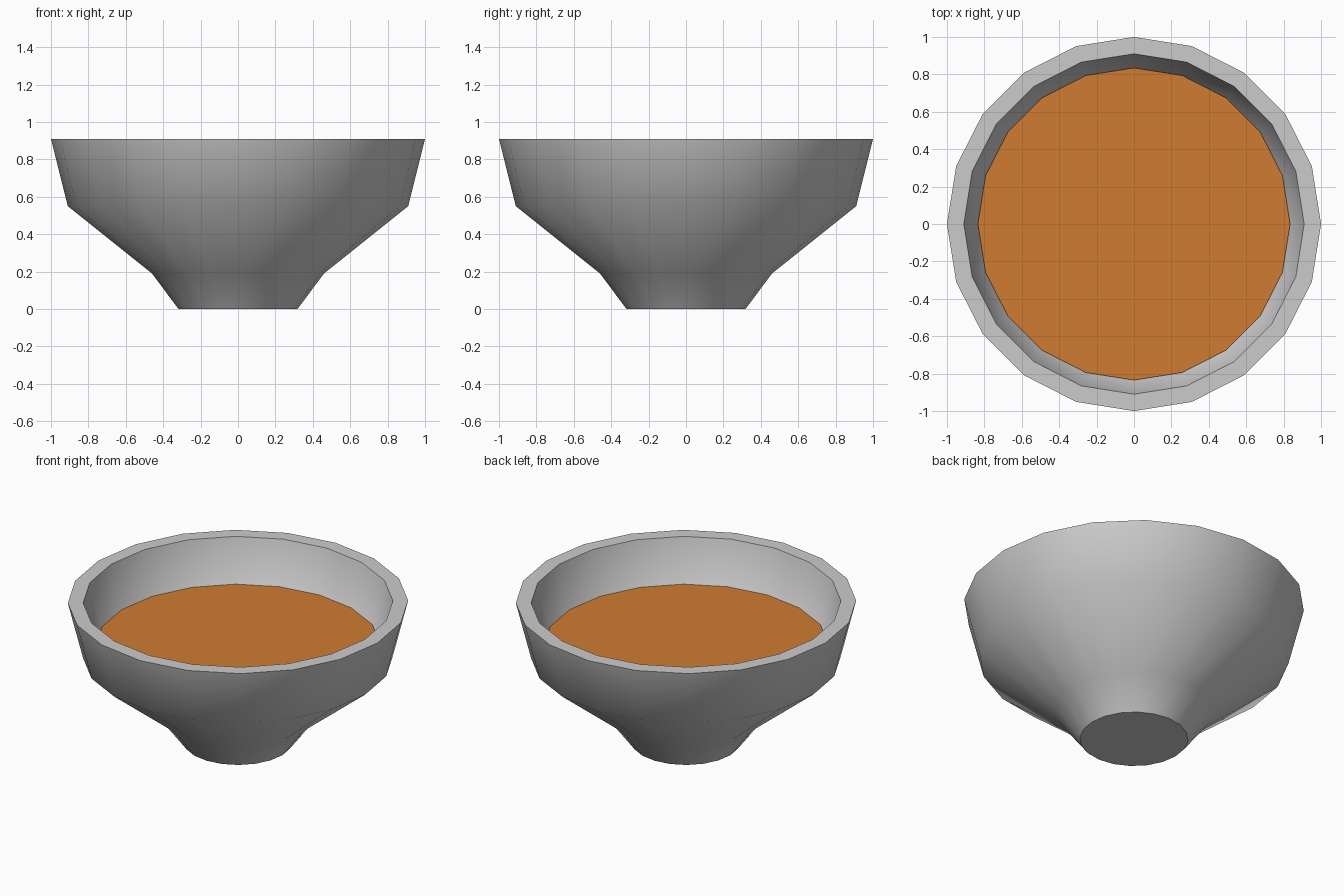
import bpy, bmesh, math

if "Cube" in bpy.data.objects:
    bpy.data.objects.remove(bpy.data.objects["Cube"])

SIDES = 20


def lathe(name, profile):
    """Revolve (radius, z) points; both ends are closed with a flat cap."""
    bm = bmesh.new()
    rings = []
    for r, z in profile:
        rings.append([bm.verts.new((r * math.cos(2 * math.pi * i / SIDES),
                                    r * math.sin(2 * math.pi * i / SIDES), z))
                      for i in range(SIDES)])
    for a, b in zip(rings, rings[1:]):
        for i in range(SIDES):
            j = (i + 1) % SIDES
            bm.faces.new((a[i], a[j], b[j], b[i]))
    bm.faces.new(rings[0][::-1])
    if len(rings) > 1:
        bm.faces.new(rings[-1])
    else:
        bm.faces[:] and bmesh.ops.reverse_faces(bm, faces=bm.faces[:])
    mesh = bpy.data.meshes.new(name)
    bm.to_mesh(mesh)
    bm.free()
    obj = bpy.data.objects.new(name, mesh)
    bpy.context.collection.objects.link(obj)
    return obj


# Bowl: outer wall up to the rim, then the inner wall down to the floor
bowl = lathe("bowl", [(0.318, 0), (0.46, 0.19), (0.91, 0.55), (1.0, 0.91),
                      (0.91, 0.91), (0.82, 0.56), (0.40, 0.24), (0.28, 0.09)])
bpy.context.view_layer.objects.active = bowl
bowl.select_set(True)
bpy.ops.object.shade_smooth_by_angle(angle=math.radians(45))

# Soup surface: flat disc inside the bowl
soup = lathe("soup", [(0.835, 0.635)])
mat = bpy.data.materials.new("soup_orange")
mat.diffuse_color = (0.62, 0.2, 0.03, 1)
mat.use_nodes = True
mat.node_tree.nodes["Principled BSDF"].inputs["Base Color"].default_value = mat.diffuse_color
soup.data.materials.append(mat)
